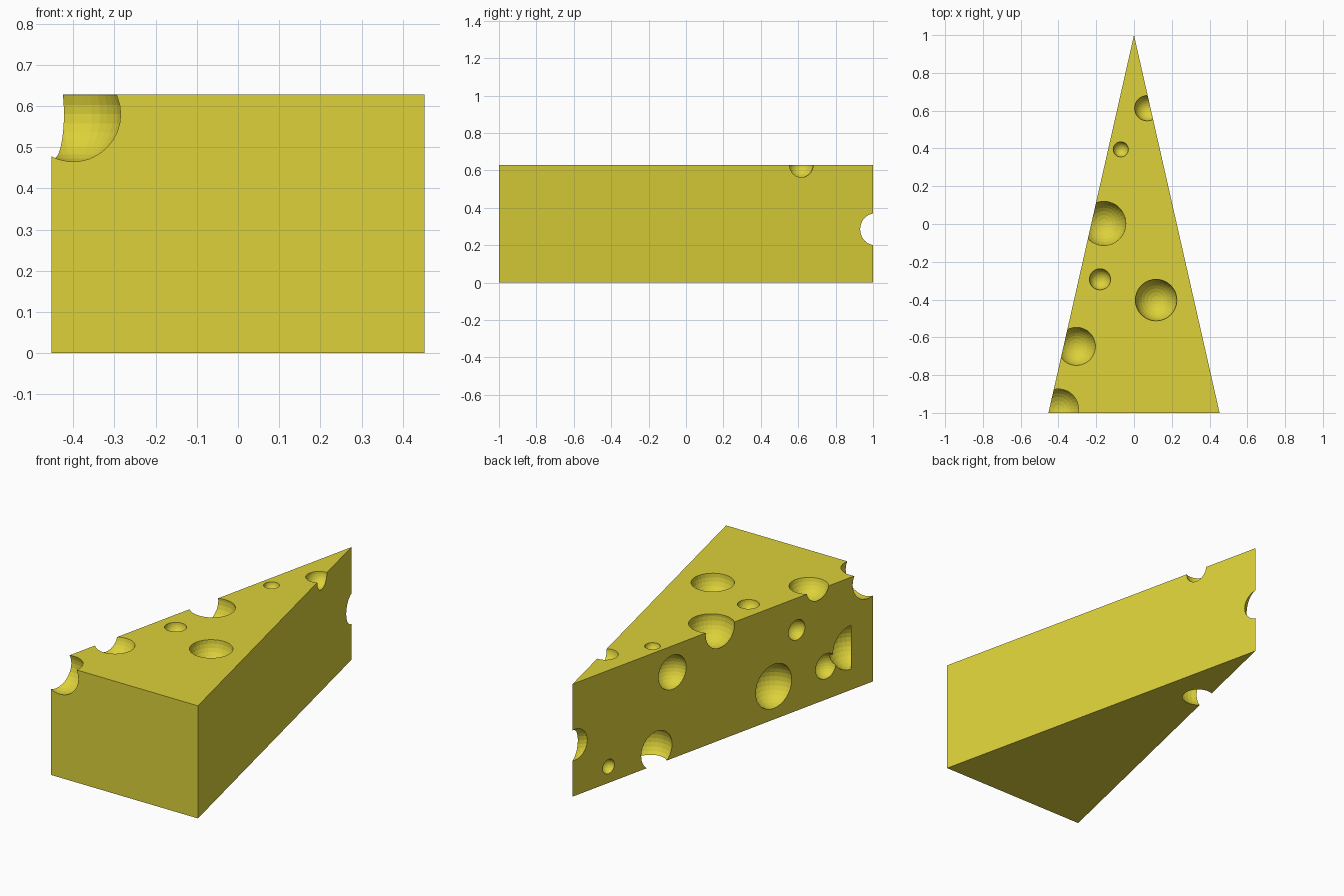
import bpy, bmesh
from mathutils import Vector

if "Cube" in bpy.data.objects:
    bpy.data.objects.remove(bpy.data.objects["Cube"])

H = 0.628      # wedge height
W = 0.453      # half width at the rind end

yellow = bpy.data.materials.new("cheese yellow")
yellow.diffuse_color = (0.72, 0.64, 0.042, 1)
yellow.use_nodes = True
yellow.node_tree.nodes["Principled BSDF"].inputs["Base Color"].default_value = yellow.diffuse_color

# Wedge body: extruded triangle
bm = bmesh.new()
base = bm.faces.new([bm.verts.new(p) for p in ((-W, -1, 0), (W, -1, 0), (0, 1, 0))])
ext = bmesh.ops.extrude_face_region(bm, geom=[base])
for v in ext["geom"]:
    if isinstance(v, bmesh.types.BMVert):
        v.co.z = H
bmesh.ops.recalc_face_normals(bm, faces=bm.faces)
mesh = bpy.data.meshes.new("cheese_wedge")
bm.to_mesh(mesh)
bm.free()
mesh.materials.append(yellow)
wedge = bpy.data.objects.new("cheese_wedge", mesh)
bpy.context.collection.objects.link(wedge)


def left_face(y, z, r, inset=0.0):
    """Bubble centred on the left cut face, pushed inwards by inset."""
    n = Vector((-2, W, 0)).normalized()
    c = Vector((-W * (1 - y) / 2, y, z)) - n * inset
    return (c.x, c.y, c.z, r)


# Bubbles: x, y, z, radius
bubbles = [
    # top face and corners
    (0.07, 0.613, H, 0.067),
    (-0.07, 0.395, H, 0.04),
    (-0.16, 0.003, H - 0.014, 0.118),
    (-0.18, -0.293, H, 0.056),
    (0.117, -0.403, H, 0.11),
    (-0.305, -0.648, H + 0.02, 0.103),
    (-0.40, -0.98, 0.58, 0.117),
    # tip
    (-0.068, 1.0, 0.285, 0.109),
    # left face
    left_face(0.76, 0.091, 0.04),
    left_face(0.44, 0.08, 0.115, 0.045),
    left_face(0.613, 0.436, 0.07),
    left_face(0.335, 0.48, 0.095),
    left_face(-0.34, 0.185, 0.123),
    left_face(-0.493, 0.45, 0.056),
    left_face(-0.687, 0.185, 0.07),
    left_face(-0.853, 0.238, 0.122),
]

# Carve every bubble out of the wedge
for x, y, z, r in bubbles:
    bpy.ops.mesh.primitive_uv_sphere_add(segments=32, ring_count=16, radius=r, location=(x, y, z))
    cutter = bpy.context.object
    cutter.name = "bubble_cutter"
    cutter.hide_render = True
    cutter.data.materials.append(yellow)
    mod = wedge.modifiers.new("bubble", 'BOOLEAN')
    mod.operation = 'DIFFERENCE'
    mod.solver = 'EXACT'
    mod.object = cutter
    bpy.context.view_layer.objects.active = wedge
    bpy.ops.object.modifier_apply(modifier=mod.name)
    bpy.data.objects.remove(cutter, do_unlink=True)
